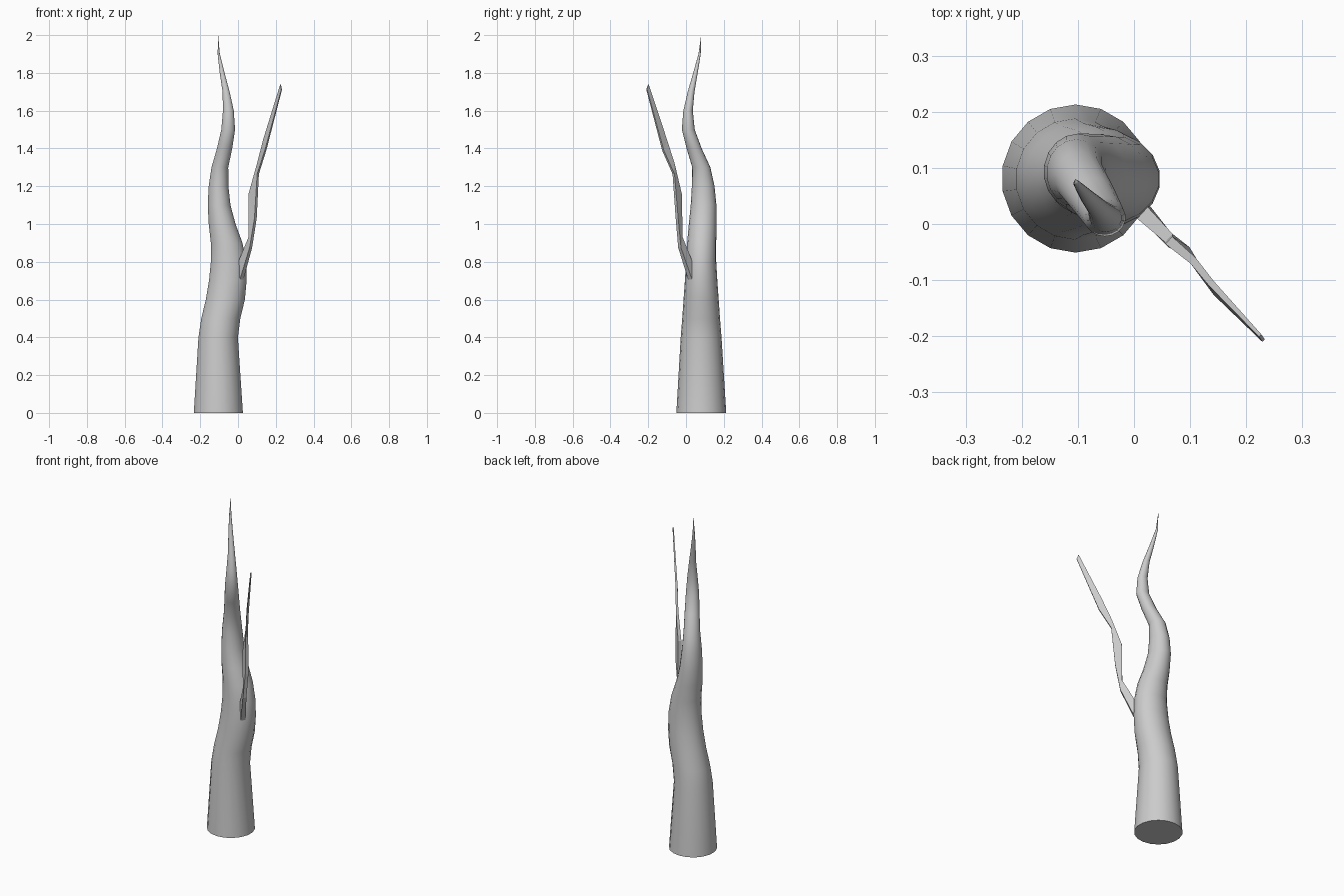
import bpy, bmesh
from math import sin, cos, tau, radians
from mathutils import Vector

if "Cube" in bpy.data.objects:
    bpy.data.objects.remove(bpy.data.objects["Cube"])


def loft(name, rings, tip=None):
    """Skin a list of equal-length point rings, capped at both ends."""
    bm = bmesh.new()
    loops = [[bm.verts.new(p) for p in ring] for ring in rings]
    n = len(loops[0])
    for a, b in zip(loops, loops[1:]):
        for i in range(n):
            j = (i + 1) % n
            bm.faces.new((a[i], a[j], b[j], b[i]))
    bm.faces.new(loops[0])
    if tip:
        t = bm.verts.new(tip)
        for i in range(n):
            bm.faces.new((loops[-1][i], loops[-1][(i + 1) % n], t))
    else:
        bm.faces.new(loops[-1])
    bmesh.ops.recalc_face_normals(bm, faces=bm.faces)
    mesh = bpy.data.meshes.new(name)
    bm.to_mesh(mesh)
    bm.free()
    ob = bpy.data.objects.new(name, mesh)
    bpy.context.collection.objects.link(ob)
    return ob


# Winding trunk: height, centre x, centre y, radius x, radius y
trunk_path = [
    (0.0, -.104, .081, .132, .132), (0.4, -.105, .08, .106, .108),
    (0.5, -.091, .08, .105, .1), (0.6, -.067, .08, .105, .093),
    (0.7, -.054, .08, .101, .086), (0.8, -.05, .08, .095, .08),
    (0.9, -.06, .083, .085, .077), (1.0, -.084, .088, .072, .073),
    (1.1, -.1, .093, .061, .068), (1.2, -.103, .091, .053, .06),
    (1.3, -.096, .081, .045, .048), (1.4, -.071, .043, .041, .04),
    (1.5, -.052, .012, .037, .034), (1.6, -.051, .011, .029, .025),
    (1.7, -.063, .027, .019, .018), (1.8, -.084, .05, .013, .012),
    (1.9, -.102, .072, .006, .006),
]
SIDES = 18
rings = [[(cx + rx * sin(tau * i / SIDES), cy + ry * cos(tau * i / SIDES), z)
          for i in range(SIDES)] for z, cx, cy, rx, ry in trunk_path]
trunk = loft("trunk", rings, tip=(-.105, .08, 2.0))

# Smooth the trunk, keeping the base rim sharp
bpy.context.view_layer.objects.active = trunk
trunk.select_set(True)
bpy.ops.object.shade_smooth_by_angle(angle=radians(40))

# Flat four-sided branch: inner edge, outer edge, half thickness
branch_path = [
    ((.015, .02, .81), (.019, .022, .705), .014),
    ((.062, -.025, .93), (.068, -.034, .875), .010),
    ((.062, -.029, 1.16), (.093, -.048, 1.03), .009),
    ((.105, -.065, 1.32), (.106, -.066, 1.265), .007),
    ((.138, -.106, 1.45), (.146, -.122, 1.39), .006),
    ((.225, -.199, 1.738), (.231, -.208, 1.712), .003),
]
side = Vector((.67, .74, 0))
rings = []
for inner, outer, h in branch_path:
    a, b = Vector(inner), Vector(outer)
    rings.append([a - side * h, a + side * h, b + side * h, b - side * h])
loft("branch", rings)
